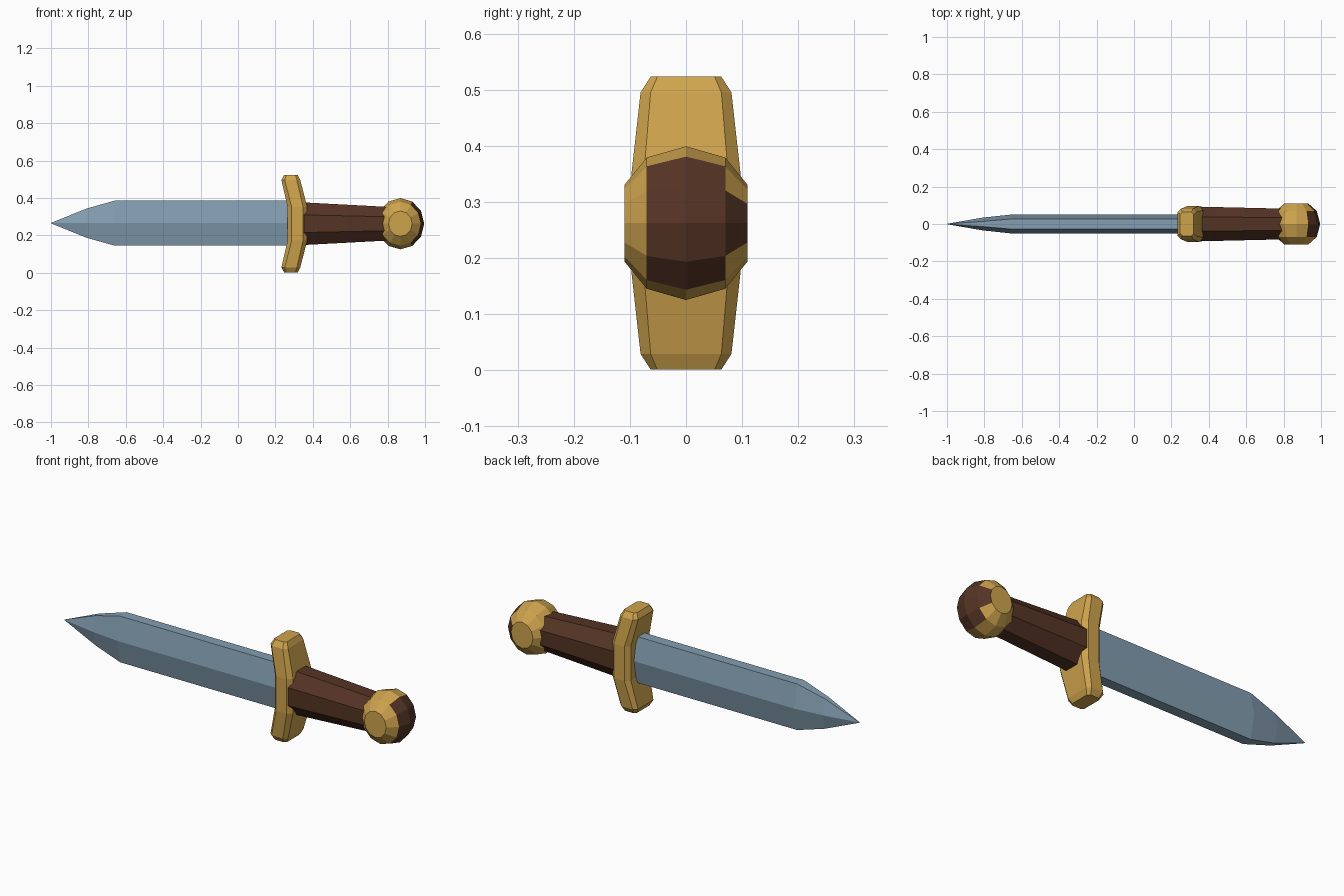
import bpy, bmesh, math

if "Cube" in bpy.data.objects:
    bpy.data.objects.remove(bpy.data.objects["Cube"])

MID = 0.262  # height of the dagger's long axis


def material(name, rgb):
    m = bpy.data.materials.new(name)
    m.diffuse_color = (*rgb, 1)
    m.use_nodes = True
    m.node_tree.nodes["Principled BSDF"].inputs["Base Color"].default_value = m.diffuse_color
    return m


steel = material("blue steel", (0.23, 0.34, 0.44))
gold = material("gold", (0.62, 0.37, 0.075))
brown = material("dark brown", (0.09, 0.034, 0.018))


def loft(name, rings, mats):
    """Skin equal-length rings of points and cap both ends."""
    bm = bmesh.new()
    loops = [[bm.verts.new(p) for p in ring] for ring in rings]
    for a, b in zip(loops, loops[1:]):
        n = len(a)
        for i in range(n):
            j = (i + 1) % n
            bm.faces.new((a[i], a[j], b[j], b[i]))
    bm.faces.new(loops[0])
    bm.faces.new(loops[-1])
    bmesh.ops.remove_doubles(bm, verts=bm.verts, dist=0.0002)
    bmesh.ops.recalc_face_normals(bm, faces=bm.faces)
    me = bpy.data.meshes.new(name)
    bm.to_mesh(me)
    bm.free()
    for m in mats:
        me.materials.append(m)
    ob = bpy.data.objects.new(name, me)
    bpy.context.collection.objects.link(ob)
    return ob


# Blade: central ridge with blunt narrow edges, tapering to the point
def blade_ring(x, h, ridge, edge):
    return [(x, y, MID + 0.003 + z) for y, z in
            ((ridge, 0), (edge, h), (-edge, h), (-ridge, 0), (-edge, -h), (edge, -h))]


loft("blade", [blade_ring(-1.0, 0.001, 0.001, 0.0005),
               blade_ring(-0.81, 0.078, 0.034, 0.014),
               blade_ring(-0.66, 0.12, 0.05, 0.027),
               blade_ring(0.30, 0.12, 0.05, 0.027)], [steel])


# Crossguard: chamfered bar whose two arms lean towards the blade
def guard_ring(z, x0, x1, w, c):
    return [(x0 + c, -w, z), (x1 - c, -w, z), (x1, -w + c, z), (x1, w - c, z),
            (x1 - c, w, z), (x0 + c, w, z), (x0, w - c, z), (x0, -w + c, z)]


half = [(0.09, 0.265, 0.37, 0.097, 0.022),
        (0.233, 0.232, 0.333, 0.081, 0.018),
        (0.261, 0.247, 0.319, 0.063, 0.012)]
guard = [guard_ring(MID - h, *r) for h, *r in reversed(half)]
guard += [guard_ring(MID + h, *r) for h, *r in half]
loft("crossguard", guard, [gold])


# Grip: eight-sided, slightly tapered handle
def grip_ring(x, ry, rz):
    k = 1 / math.cos(math.pi / 8)
    angles = [(i + 0.5) * math.pi / 4 for i in range(8)]
    return [(x, k * ry * math.cos(a), MID + k * rz * math.sin(a)) for a in angles]


loft("grip", [grip_ring(0.33, 0.093, 0.115), grip_ring(0.80, 0.082, 0.09)], [brown])

# Pommel: faceted disc turned about the y axis
PX = 0.868
SIDES = 12


def pommel_ring(y, r):
    angles = [i * math.tau / SIDES for i in range(SIDES)]
    return [(PX + 0.93 * r * math.cos(a), y, MID + r * math.sin(a)) for a in angles]


profile = [(-0.11, 0.068), (-0.07, 0.117), (0, 0.137), (0.07, 0.117), (0.11, 0.068)]
pommel = loft("pommel", [pommel_ring(*p) for p in profile], [gold, brown])

# Brown end of the pommel, reaching a little further round the back
for f in pommel.data.polygons:
    c = f.center
    angle = abs(math.degrees(math.atan2(c.z - MID, c.x - PX)))
    if abs(c.y) < 0.06 and angle < 60 or 0.06 < c.y < 0.1 and angle < 30:
        f.material_index = 1
